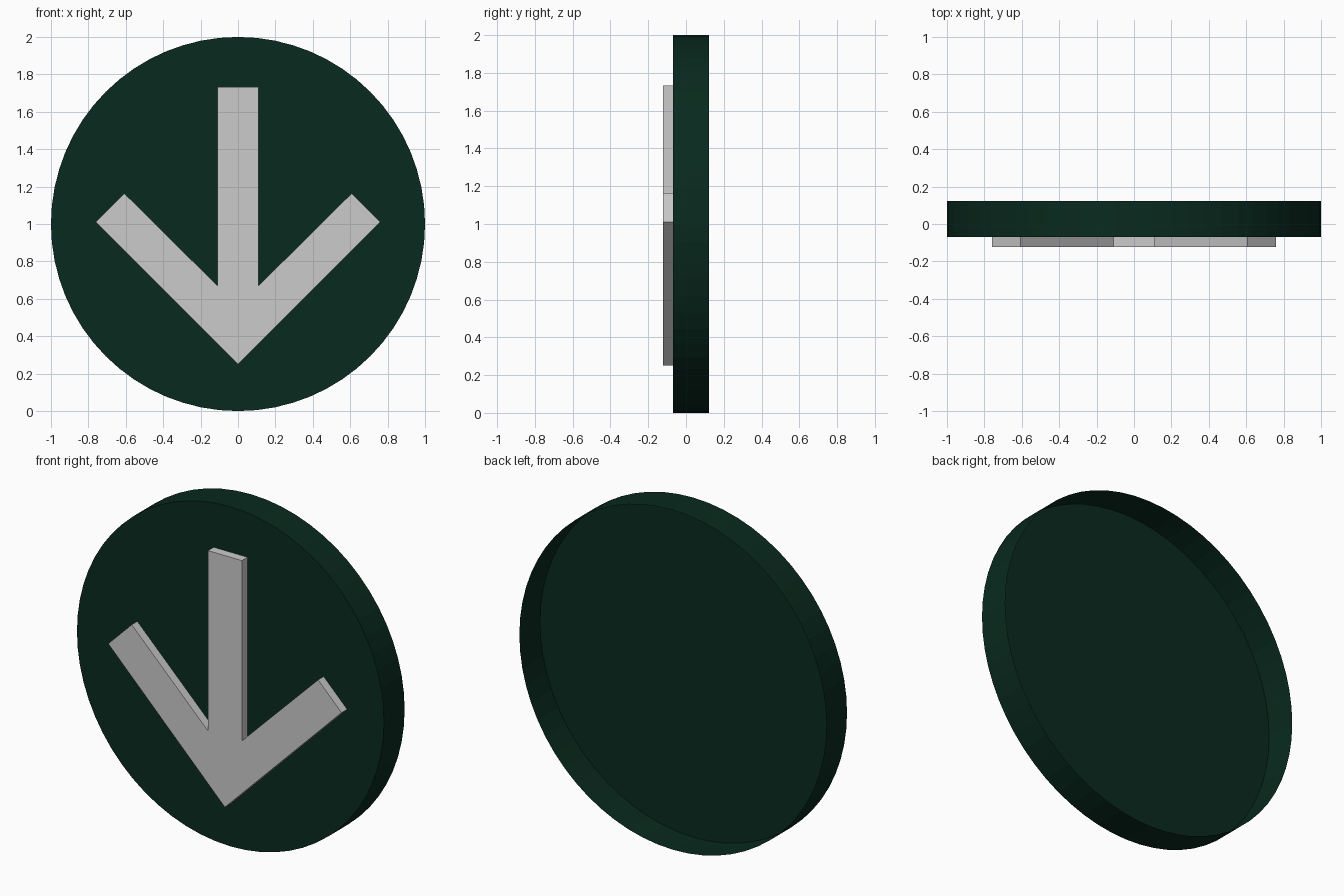
import bpy, bmesh, math

if "Cube" in bpy.data.objects:
    bpy.data.objects.remove(bpy.data.objects["Cube"])

FRONT, FACE, BACK = -0.122, -0.07, 0.122


def add_object(name, outline, y0, y1):
    """Extrude an x-z outline from a front face at y0 back to y1, leaving the back open."""
    bm = bmesh.new()
    face = bm.faces.new([bm.verts.new((x, y0, z)) for x, z in outline])
    geom = bmesh.ops.extrude_edge_only(bm, edges=list(face.edges))["geom"]
    bmesh.ops.translate(bm, vec=(0, y1 - y0, 0),
                        verts=[v for v in geom if isinstance(v, bmesh.types.BMVert)])
    bmesh.ops.recalc_face_normals(bm, faces=bm.faces)
    # Keep the front face pointing towards -y
    bm.faces.ensure_lookup_table()
    if bm.faces[0].normal.y > 0:
        bmesh.ops.reverse_faces(bm, faces=bm.faces)
    mesh = bpy.data.meshes.new(name)
    bm.to_mesh(mesh)
    bm.free()
    obj = bpy.data.objects.new(name, mesh)
    bpy.context.collection.objects.link(obj)
    return obj


# Round plate: front disc with a thin rim, hollow from behind
SIDES = 64
circle = [(math.cos(2 * math.pi * i / SIDES), 1 + math.sin(2 * math.pi * i / SIDES))
          for i in range(SIDES)]
plate = add_object("round_plate", circle, FACE, BACK)
green = bpy.data.materials.new("dark_green")
green.diffuse_color = (0.0027, 0.0228, 0.0129, 1)
green.use_nodes = True
green.node_tree.nodes["Principled BSDF"].inputs["Base Color"].default_value = green.diffuse_color
plate.data.materials.append(green)

# Raised down arrow: right half of the outline, mirrored for the left
half = [(0.76, 1.01), (0.607, 1.163), (0.11, 0.67), (0.11, 1.732)]
arrow = [(0, 0.25)] + half + [(-x, z) for x, z in reversed(half)]
add_object("down_arrow", arrow, FRONT, FACE)
